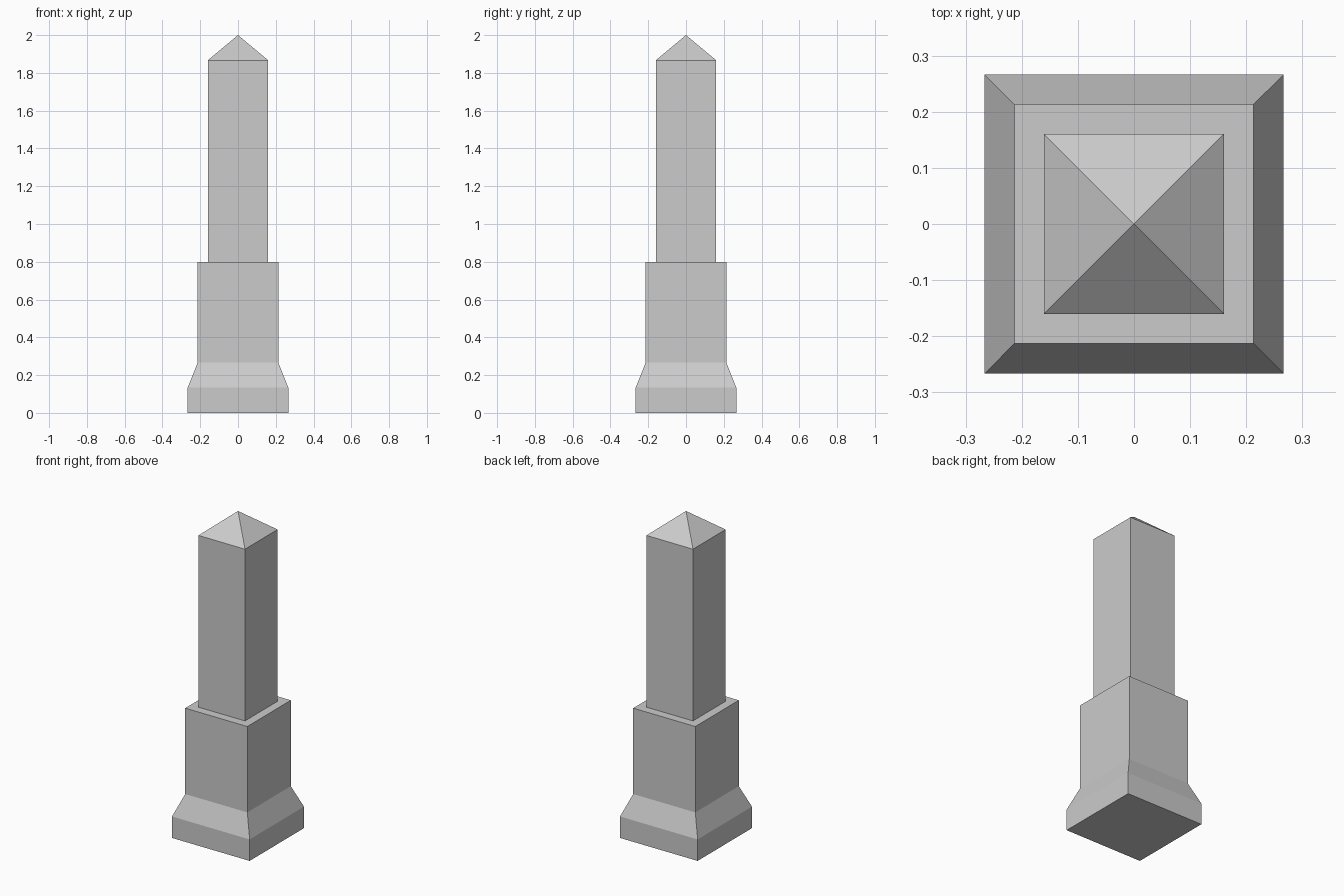
import bpy, bmesh

if "Cube" in bpy.data.objects:
    bpy.data.objects.remove(bpy.data.objects["Cube"])

# Square cross-sections from bottom to top: (half width, height)
PROFILE = [
    (0.2667, 0.0), (0.2667, 0.1333),   # plinth
    (0.2133, 0.2667), (0.2133, 0.8),   # sloped shoulder and pedestal
    (0.16, 0.8), (0.16, 1.8667),       # ledge and shaft
]
APEX_HEIGHT = 2.0
CORNERS = [(-1, -1), (1, -1), (1, 1), (-1, 1)]


def stacked_pillar(name, profile, apex_height):
    bm = bmesh.new()
    rings = [[bm.verts.new((sx * h, sy * h, z)) for sx, sy in CORNERS]
             for h, z in profile]
    # Underside
    bm.faces.new(rings[0][::-1])
    # Side walls, slope and ledge
    for low, high in zip(rings, rings[1:]):
        for i in range(4):
            j = (i + 1) % 4
            bm.faces.new((low[i], low[j], high[j], high[i]))
    # Pyramid cap
    apex = bm.verts.new((0, 0, apex_height))
    for i in range(4):
        bm.faces.new((rings[-1][i], rings[-1][(i + 1) % 4], apex))
    mesh = bpy.data.meshes.new(name)
    bm.to_mesh(mesh)
    bm.free()
    obj = bpy.data.objects.new(name, mesh)
    bpy.context.collection.objects.link(obj)
    return obj


stacked_pillar("obelisk", PROFILE, APEX_HEIGHT)
